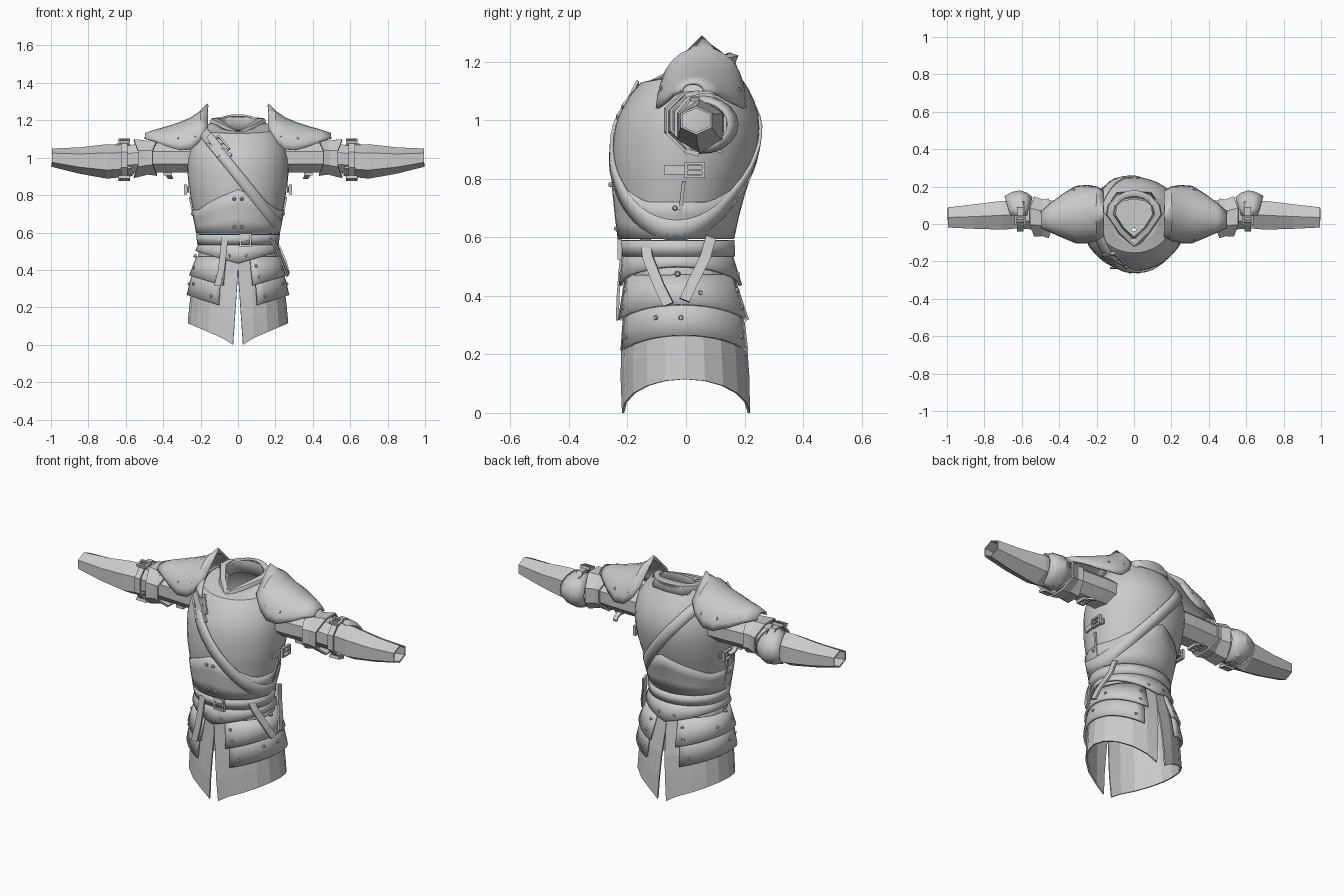
import bpy, bmesh, math
from mathutils import Vector, Matrix

if "Cube" in bpy.data.objects:
    bpy.data.objects.remove(bpy.data.objects["Cube"])

steel = bpy.data.materials.new("steel_grey")
steel.diffuse_color = (0.6, 0.6, 0.6, 1)
steel.use_nodes = True
steel.node_tree.nodes["Principled BSDF"].inputs["Base Color"].default_value = steel.diffuse_color
sin, cos, rad = math.sin, math.cos, math.radians


def finish(name, bm, thick=0, mirror=False, smooth=True):
    bmesh.ops.recalc_face_normals(bm, faces=bm.faces)
    me = bpy.data.meshes.new(name)
    bm.to_mesh(me)
    bm.free()
    me.materials.append(steel)
    ob = bpy.data.objects.new(name, me)
    bpy.context.collection.objects.link(ob)
    if smooth:
        bpy.ops.object.select_all(action='DESELECT')
        ob.select_set(True)
        bpy.context.view_layer.objects.active = ob
        bpy.ops.object.shade_smooth_by_angle(angle=rad(30))
    if thick:
        m = ob.modifiers.new("thickness", 'SOLIDIFY')
        m.thickness, m.offset = thick, 0
    if mirror:
        ob.modifiers.new("mirror", 'MIRROR')
    return ob


def grid(name, rows, closed=False, **kw):
    """Skin a list of point rows."""
    bm = bmesh.new()
    vs = [[bm.verts.new(p) for p in r] for r in rows]
    n = len(rows[0])
    for r0, r1 in zip(vs, vs[1:]):
        for i in range(n if closed else n - 1):
            j = (i + 1) % n
            bm.faces.new((r0[i], r0[j], r1[j], r1[i]))
    return finish(name, bm, **kw)


# Body profile: height, half width, front y, back y
BODY = [(0, .265, -.215, .215), (.12, .265, -.22, .213), (.3, .247, -.215, .2),
        (.45, .215, -.205, .165), (.55, .195, -.205, .145), (.6, .208, -.218, .148),
        (.72, .235, -.235, .178), (.84, .258, -.248, .222), (.93, .266, -.245, .243),
        (1.0, .265, -.233, .247), (1.08, .245, -.19, .225), (1.15, .2, -.13, .18),
        (1.2, .14, -.08, .15)]


def body(a, z, off=0):
    """Point on the body; angle 0 is the front, 90 degrees is +x."""
    z = max(0, min(z, 1.2))
    for p, q in zip(BODY, BODY[1:]):
        if z <= q[0]:
            break
    t = (z - p[0]) / (q[0] - p[0])
    h, f, b = (p[i] + (q[i] - p[i]) * t for i in (1, 2, 3))
    return Vector(((h + off) * sin(a), (f + b) / 2 - ((b - f) / 2 + off) * cos(a), z))


def patch(name, a0, a1, n, bottom, top, off0, off1, nz=2, **kw):
    """Plate over the body between two heights given as functions of angle."""
    closed = a1 - a0 >= 360
    angs = [rad(a0 + (a1 - a0) * i / n) for i in range(n if closed else n + 1)]
    rows = []
    for k in range(nz + 1):
        t = k / nz
        rows.append([body(a, bottom(a) + (top(a) - bottom(a)) * t, off0 + (off1 - off0) * t) for a in angs])
    return grid(name, rows, closed, **kw)


def boxes(name, mats, mirror=False):
    bm = bmesh.new()
    for m in mats:
        bmesh.ops.create_cube(bm, size=1, matrix=m)
    return finish(name, bm, 0, mirror, False)


def frame(pos, normal, up):
    """Matrix with z along the normal and y along up."""
    n = Vector(normal).normalized()
    x = Vector(up).cross(n).normalized()
    return Matrix.Translation(pos) @ Matrix((x, n.cross(x), n)).transposed().to_4x4()


def buckle(name, pos, normal, up, w, h, mirror=False):
    """Square frame with a centre prong."""
    f = frame(pos, normal, up)
    mats = [f @ Matrix.Translation((s * w / 2, 0, 0)) @ Matrix.Diagonal((.01, h + .01, .016, 1)) for s in (-1, 1)]
    mats += [f @ Matrix.Translation((0, s * h / 2, 0)) @ Matrix.Diagonal((w, .01, .016, 1)) for s in (-1, 1)]
    mats.append(f @ Matrix.Diagonal((w, .008, .012, 1)))
    return boxes(name, mats, mirror)


def rivets(name, spots, mirror=True):
    bm = bmesh.new()
    for p, n in spots:
        bmesh.ops.create_cone(bm, segments=6, radius1=.011, radius2=.006, depth=.014, cap_ends=True,
                              matrix=frame(p, n, (.3, .2, 1)))
    return finish(name, bm, 0, mirror, False)


def ribbon(name, pts, across, w, thick=.01, **kw):
    d = Vector(across).normalized() * w / 2
    return grid(name, [[Vector(p) - d, Vector(p) + d] for p in pts], thick=thick, smooth=False, **kw)


def tube(name, secs, n=8, bend=0, **kw):
    """Loft along x; sections are x, y centre, z centre, y radius, z radius."""
    rows = []
    for x, cy, cz, ry, rz in secs:
        rows.append([(x + bend * (abs(sin(t)) - 1), cy + ry * cos(t), cz + rz * sin(t))
                     for t in (2 * math.pi * (i + .5) / n for i in range(n))])
    return grid(name, rows, True, mirror=True, **kw)


# Breastplate closing over the shoulders, and the lower plate overlapping it
angs = [2 * math.pi * i / 40 for i in range(40)]
rim = lambda a: 1.155 - .03 * cos(a)
rows = [[body(a, .6 + (rim(a) - .6) * k / 14) for a in angs] for k in range(15)]
for r, dz in ((.14, .022), (.112, .03)):
    rows.append([(r * sin(a), .035 - r * cos(a), rim(a) + dz - .012 * cos(a)) for a in angs])
grid("breastplate", rows, True, thick=.01)
ridge = lambda a: .72 + .11 * max(0, 1 - abs(sin(a)) / .85) ** .8
patch("lower_breastplate", 0, 360, 40, lambda a: .595, ridge, .012, .006, 3, thick=.01)
# Inner lining closing the waist
grid("waist_lining", [[body(a, .52, -.005) for a in angs],
                      [(.01 * sin(a), -.03 - .01 * cos(a), .52) for a in angs]], True)

# Raised collar, pointed at the front
rows = []
for w, tip, back, zt, zb in ((.152, -.155, .175, 1.105, 1.17), (.142, -.118, .162, 1.135, 1.213),
                             (.112, -.085, .145, 1.138, 1.215), (.1, -.07, .135, 1.09, 1.15)):
    half = [(0, tip, 0), (.55 * w, tip * .45 + .01, .5), (w, .05, .9), (.93 * w, .1, .96),
            (.6 * w, back - .01, 1), (0, back, 1)]
    loop = half + [(-x, y, t) for x, y, t in half[-2:0:-1]]
    rows.append([(x, y, zt + (zb - zt) * t) for x, y, t in loop])
grid("collar", rows, True, thick=.006)

# Diagonal strap over one shoulder
rows = [[], [], []]
for i in range(64):
    a = 2 * math.pi * i / 64
    for k, c in enumerate((.86, .905, .95)):
        lo, hi = .5, 1.18
        for _ in range(30):
            m = (lo + hi) / 2
            if m + 1.2 * body(a, m, .02).x < c:
                lo = m
            else:
                hi = m
        rows[k].append(body(a, lo, .01))
grid("diagonal_strap", rows, True, thick=.012)
buckle("strap_buckle", (-.105, -.188, 1.06), (-.25, -.85, .5), (-.6, .15, .8), .075, .1)
ribbon("strap_tail", [(-.155, -.165, 1.12), (-.1, -.2, 1.05), (-.045, -.235, 1.0)], (.6, 0, .7), .04)

# Waist belt, buckle and hanging ends
patch("belt", 0, 360, 32, lambda a: .535, lambda a: .59, .012, .012, 1, thick=.014)
buckle("belt_buckle", (.04, -.226, .56), (0, -1, 0), (0, 0, 1), .055, .06)
ribbon("belt_end", [(-.07, -.218, .575), (-.08, -.226, .48), (-.09, -.232, .4), (-.11, -.235, .315)], (1, 0, 0), .035)
ribbon("front_hanging_strap", [(.165, -.14, .6), (.2, -.13, .53), (.245, -.09, .43), (.266, -.06, .37)],
       (.3, 1, .4), .036)
ribbon("rear_hanging_strap", [(.2, .085, .6), (.215, .065, .53), (.255, .02, .44), (.27, -.005, .385)],
       (0, 1, -.4), .036)

# Split skirt, flat facets
hem = lambda a: .115 * abs(sin(a))
for s in (-1, 1):
    rows = []
    for k in range(5):
        t, row = k / 4, []
        for i in range(11):
            a = rad(0.1 + 179.8 * i / 10)
            p = body(a, hem(a) + (.5 - hem(a)) * t)
            p.x = max(p.x, .026 * max(0, 1 - p.z / .38) + .0005)
            p.x *= s
            row.append(p)
        rows.append(row)
    grid("skirt_" + ("right" if s > 0 else "left"), rows, thick=.008, smooth=False)

# Waist lame and two rows of tassets
patch("waist_lame", 0, 360, 32, lambda a: .435 + .065 * abs(sin(a)), lambda a: .545, .018, .006, 2, thick=.012)
patch("upper_tasset", 17, 163, 14, lambda a: .295 + .075 * abs(sin(a)), lambda a: .47, .024, .006, 2,
      thick=.012, mirror=True)
patch("lower_tasset", 22, 158, 14, lambda a: .18 + .085 * abs(sin(a)), lambda a: .4, .018, .008, 2,
      thick=.012, mirror=True)
spots = []
for z, off, angs in ((.36, .026, (26, 154)), (.41, .022, (72, 108)), (.26, .022, (32, 148)), (.325, .02, (65, 88)),
                     (.42, .02, (24, 156)), (.475, .02, (12, 88, 168))):
    for a in angs:
        spots.append((body(rad(a), z, off), (sin(rad(a)), -cos(rad(a)), 0)))
for z in (.63, .78):
    spots.append(((.02, body(0, z, .016).y, z), (0, -1, 0)))
spots.append((body(rad(88), .7, .014), (1, 0, 0)))
rivets("body_rivets", spots)

# Side fastenings
side = [body(rad(a), .83, .012) for a in (76, 84, 92, 100, 108)]
ribbon("side_strap", side, (0, 0, 1), .03, mirror=True)
buckle("side_buckle", (.28, .03, .83), (1, 0, 0), (0, 0, 1), .06, .045, True)
ribbon("side_seam", [body(rad(93), z, .01) for z in (.62, .7, .79)], (0, 1, 0), .012, mirror=True)

# Sleeves, cuffs and forearms
tube("upper_sleeve", [(.2, .045, 1.0, .095, .085), (.3, .045, 1.0, .095, .085), (.5, .045, 1.0, .085, .085),
                      (.6, .045, .99, .075, .08)], smooth=False)
tube("arm_band", [(.43, .03, 1.0, .11, .1), (.5, .035, 1.0, .092, .09)], bend=-.04, thick=.01, smooth=False)
tube("arm_cuff", [(.49, .03, 1.0, .096, .094), (.56, .04, .995, .112, .108)], bend=.04, thick=.01, smooth=False)
tube("elbow_strap", [(.592, .05, .99, .09, .103), (.625, .05, .99, .09, .103)], thick=.012, smooth=False)
tube("forearm", [(.57, .05, .985, .075, .08), (.7, .047, .98, .085, .088), (.85, .04, .985, .072, .066),
                 (.995, .035, 1.0, .058, .045)], n=6, thick=.008, smooth=False)
for z, n in ((1.09, 1), (.89, -1)):
    buckle("elbow_buckle_top" if n > 0 else "elbow_buckle_bottom", (.608, .02, z), (0, -.25, n), (0, 1, 0),
           .05, .04, True)
buckle("sleeve_buckle", (.375, .04, .912), (0, 0, -1), (0, 1, 0), .035, .05, True)
ribbon("sleeve_strap_end", [(.365, .07, .915), (.37, .1, .9), (.36, .125, .89)], (1, 0, 0), .025, mirror=True)

# Rounded elbow guard on the back of the arm
rows = []
for x, r, d in ((.545, .08, .095), (.575, .094, .118), (.61, .098, .13), (.65, .095, .122), (.69, .08, .1)):
    rows.append([(x + .03 * (1 - sin(t)) * (1 if x < .61 else -1), .045 + d * sin(t), .985 + r * cos(t))
                 for t in (math.pi * i / 10 for i in range(11))])
grid("elbow_guard", rows, thick=.01, mirror=True)

# Shoulder plates: arched sections tapering outward, with a peaked inner edge
# x, y centre, half width, peak height, edge height
PAUL = [(.162, .055, .118, 1.285, 1.16), (.2, .055, .14, 1.245, 1.09), (.25, .053, .15, 1.21, 1.045),
        (.31, .05, .148, 1.185, 1.04), (.38, .043, .112, 1.162, 1.06), (.44, .034, .076, 1.145, 1.085),
        (.495, .024, .038, 1.127, 1.1)]
rows = []
for k, (x, c, w, peak, low) in enumerate(PAUL):
    arch = (lambda t: 1 - abs(sin(t))) if k == 0 else cos
    rows.append([(x, c + w * sin(t), low + (peak - low) * arch(t))
                 for t in (math.pi * (i / 12 - .5) for i in range(13))])
grid("shoulder_plate", rows, thick=.012, mirror=True)
spots = []
for s in (-1, 1):
    spots += [((.23, .054 + s * .138, 1.115), (0, s, .5)), ((.32, .05 + s * .13, 1.105), (.3, s, .5))]
rivets("shoulder_rivets", spots)
